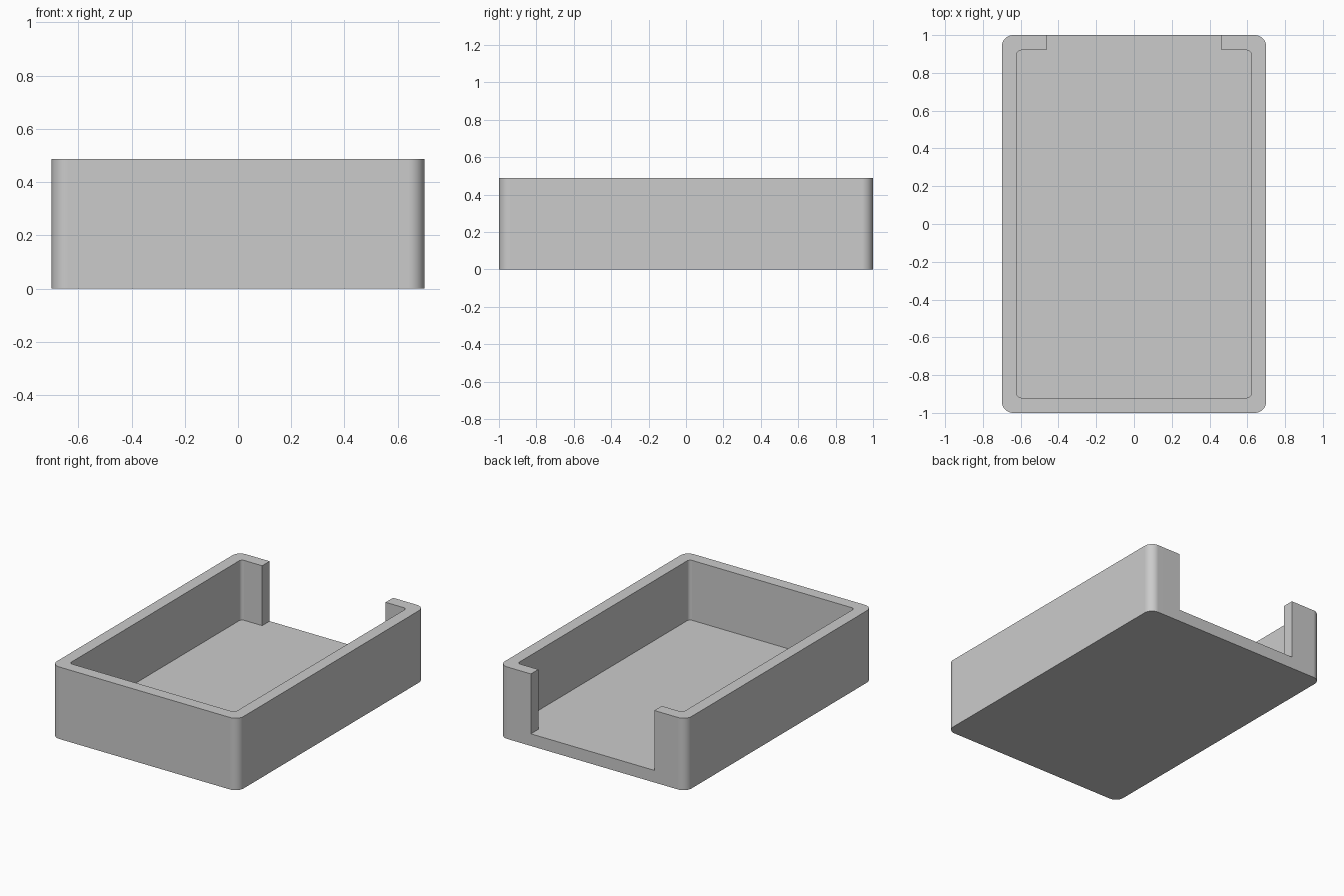
import bpy
import bmesh
from math import sin, cos, pi, radians

if "Cube" in bpy.data.objects:
    bpy.data.objects.remove(bpy.data.objects["Cube"], do_unlink=True)

HALF_X, HALF_Y, HEIGHT = 0.70, 1.0, 0.488
WALL, FLOOR = 0.08, 0.082
OUTER_R, INNER_R = 0.06, 0.022
NOTCH_X = 0.463


def corner(cx, cy, r, start, steps=8):
    """Quarter arc, counter-clockwise from the start angle."""
    angles = [start + pi / 2 * i / steps for i in range(steps + 1)]
    return [(cx + r * cos(a), cy + r * sin(a)) for a in angles]


def rounded_corners(hx, hy, r):
    """Four corner arcs: back left, back right, front right, front left."""
    signs = [(1, 1), (-1, 1), (-1, -1), (1, -1)]
    return [corner(sx * (hx - r), sy * (hy - r), r, i * pi / 2)
            for i, (sx, sy) in enumerate(signs)]


def prism(name, outline, z0, z1):
    bm = bmesh.new()
    base = bm.faces.new([bm.verts.new((x, y, z0)) for x, y in outline])
    top = bmesh.ops.extrude_face_region(bm, geom=[base])["geom"]
    bmesh.ops.translate(bm, vec=(0, 0, z1 - z0),
                        verts=[v for v in top if isinstance(v, bmesh.types.BMVert)])
    bmesh.ops.recalc_face_normals(bm, faces=bm.faces)
    mesh = bpy.data.meshes.new(name)
    bm.to_mesh(mesh)
    bm.free()
    obj = bpy.data.objects.new(name, mesh)
    bpy.context.collection.objects.link(obj)
    return obj


# Plain grey material
grey = bpy.data.materials.new("plain grey")
grey.use_nodes = True
colour = (0.6, 0.6, 0.6, 1)
grey.diffuse_color = colour
grey.node_tree.nodes["Principled BSDF"].inputs["Base Color"].default_value = colour

# Solid block with rounded upright corners
tray = prism("open_tray", sum(rounded_corners(HALF_X, HALF_Y, OUTER_R), []), 0, HEIGHT)
tray.data.materials.append(grey)

# Cavity that runs out through a wide notch in the back wall
inner_x, inner_y = HALF_X - WALL, HALF_Y - WALL
back_left, back_right, front_right, front_left = rounded_corners(inner_x, inner_y, INNER_R)
notch = [(NOTCH_X, inner_y), (NOTCH_X, HALF_Y + 0.1),
         (-NOTCH_X, HALF_Y + 0.1), (-NOTCH_X, inner_y)]
cavity = prism("cavity_cutter", back_left + notch + back_right + front_right + front_left,
               FLOOR, HEIGHT + 0.1)
cavity.data.materials.append(grey)
cavity.hide_render = True

cut = tray.modifiers.new("cavity", "BOOLEAN")
cut.operation = "DIFFERENCE"
cut.solver = "EXACT"
cut.object = cavity

bpy.ops.object.select_all(action="DESELECT")
tray.select_set(True)
bpy.context.view_layer.objects.active = tray
bpy.ops.object.modifier_apply(modifier=cut.name)
bpy.data.objects.remove(cavity, do_unlink=True)

# Smooth corners, crisp rims, flat walls
bpy.ops.object.shade_smooth_by_angle(angle=radians(30))
weighted = tray.modifiers.new("flat walls", "WEIGHTED_NORMAL")
weighted.keep_sharp = True
